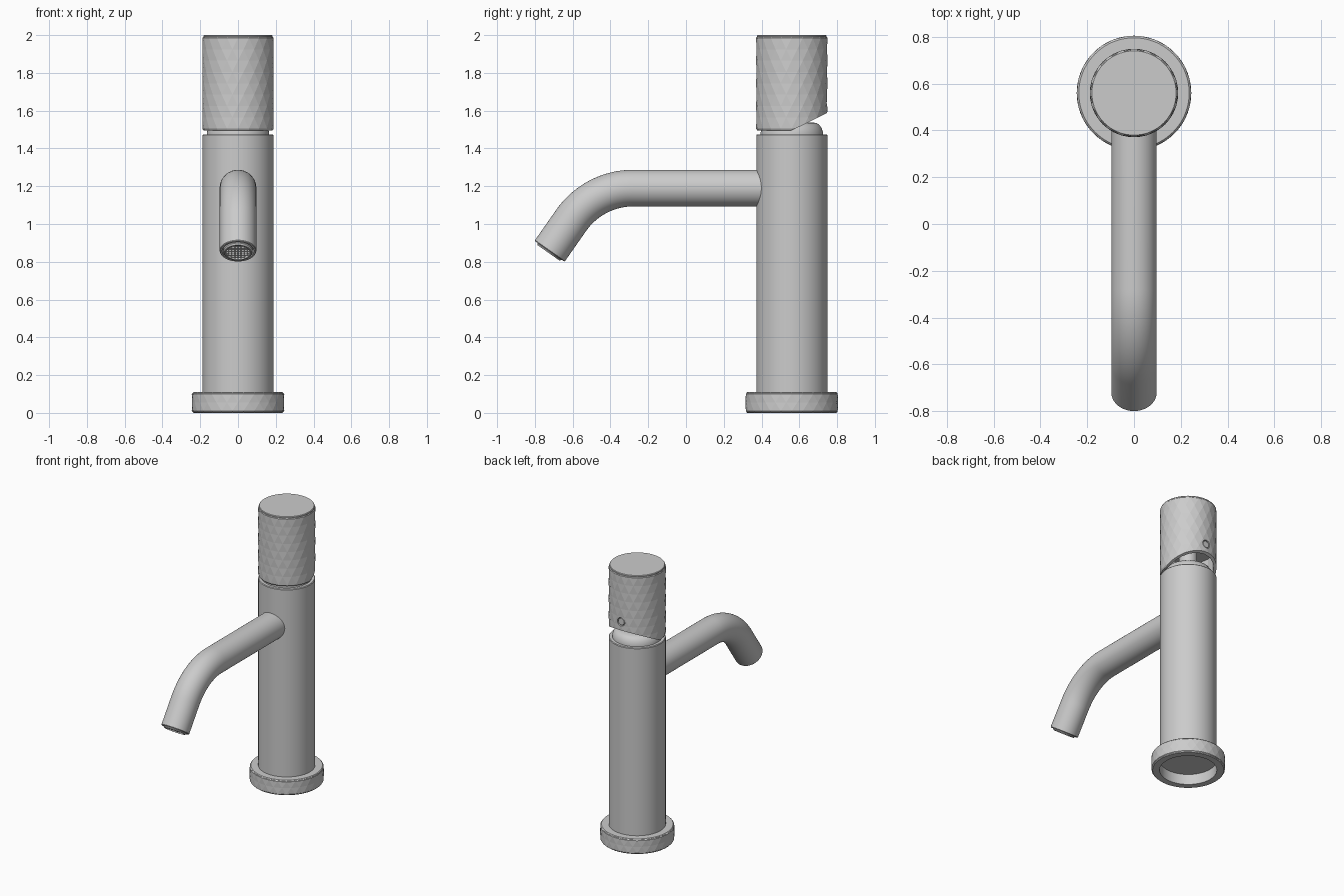
import bpy, bmesh
from math import sin, cos, pi, radians
from mathutils import Vector, Matrix

if "Cube" in bpy.data.objects:
    bpy.data.objects.remove(bpy.data.objects["Cube"])

CY = 0.56  # y of the column axis


def finish(name, bm, smooth=True):
    bmesh.ops.recalc_face_normals(bm, faces=bm.faces)
    me = bpy.data.meshes.new(name)
    bm.to_mesh(me)
    bm.free()
    ob = bpy.data.objects.new(name, me)
    bpy.context.collection.objects.link(ob)
    if smooth:
        me.polygons.foreach_set("use_smooth", [True] * len(me.polygons))
        me.set_sharp_from_angle(angle=radians(30))
    return ob


def ring(bm, r, z, n, phase=0.0, m=Matrix()):
    return [bm.verts.new(m @ Vector((r * cos(2 * pi * (j + phase) / n),
                                     r * sin(2 * pi * (j + phase) / n), z)))
            for j in range(n)]


def bridge(bm, a, b):
    n = len(a)
    for j in range(n):
        k = (j + 1) % n
        bm.faces.new((a[j], a[k], b[k], b[j]))


def loft(name, sections, n=72, closed=False):
    """Sections are (radius, z, matrix); ends capped, or joined if closed."""
    bm = bmesh.new()
    rs = [ring(bm, r, z, n, 0, m) for r, z, m in sections]
    for a, b in zip(rs, rs[1:]):
        bridge(bm, a, b)
    if closed:
        bridge(bm, rs[-1], rs[0])
    else:
        bm.faces.new(rs[0])
        bm.faces.new(rs[-1])
    return finish(name, bm)


def lathe(name, profile, closed=False, n=72, m=Matrix.Translation((0, CY, 0))):
    return loft(name, [(r, z, m) for r, z in profile], n, closed)


def knurl(name, r, z0, z1, rows, n, below, above, cap):
    """Cylinder of staggered flat triangles, with extra plain rings at each end."""
    bm = bmesh.new()
    m = Matrix.Translation((0, CY, 0))
    rs = [ring(bm, r, z0 + (z1 - z0) * i / rows, n, 0.5 * (i % 2), m)
          for i in range(rows + 1)]
    for i, (a, b) in enumerate(zip(rs, rs[1:])):
        for j in range(n):
            k = (j + 1) % n
            if i % 2 == 0:
                tris = ((a[j], a[k], b[j]), (b[j], a[k], b[k]))
            else:
                tris = ((a[j], a[k], b[k]), (b[j], a[j], b[k]))
            for t in tris:
                bm.faces.new(t)
    for start, extra in ((rs[0], below), (rs[-1], above)):
        for er, ez in extra:
            nxt = ring(bm, er, ez, n, 0, m)
            bridge(bm, start, nxt)
            start = nxt
        if cap:
            bm.faces.new(start)
    return finish(name, bm, smooth=False)


def cut(ob, cutter):
    mod = ob.modifiers.new("cut", 'BOOLEAN')
    mod.operation, mod.solver, mod.object = 'DIFFERENCE', 'EXACT', cutter
    bpy.context.view_layer.update()
    dg = bpy.context.evaluated_depsgraph_get()
    me = bpy.data.meshes.new_from_object(ob.evaluated_get(dg))
    ob.modifiers.clear()
    ob.data = me
    bpy.data.objects.remove(cutter)


# Base collar: smooth ring with a faceted band
lathe("base_ring", [(.19, 0), (.236, 0), (.241, .005), (.241, .105),
                    (.236, .11), (.18, .11), (.18, .08), (.19, .08)], closed=True)
knurl("base_knurled_band", .245, .01, .10, 2, 26,
      [(.238, .003), (.2, .003)], [(.238, .107), (.2, .107)], False)

# Column
lathe("column", [(.188, .075), (.188, 1.47), (.184, 1.475)])

# Domed neck and stem under the handle
lathe("neck_dome", [(.165, 1.46), (.165, 1.485), (.158, 1.508), (.146, 1.525),
                    (.13, 1.535), (.10, 1.538)])
lathe("handle_stem", [(.06, 1.53), (.06, 1.7)], n=32)

# Knurled handle: hollow shell with a slanted rear underside and a screw hole
handle = knurl("handle", .189, 1.505, 1.985, 8, 20,
               [(.183, 1.495), (.17, 1.495), (.17, 1.68)], [(.183, 1.992)], True)
bm = bmesh.new()
profile = [(.55, 1.45), (.55, 1.493), (.60, 1.515), (.80, 1.615), (.80, 1.45)]
sides = [[bm.verts.new((x, y, z)) for y, z in profile] for x in (-.3, .3)]
bridge(bm, *sides)
for s in sides:
    bm.faces.new(s)
cut(handle, finish("wedge_cutter", bm, False))
back = Matrix.Translation((0, CY, 1.65)) @ Matrix.Rotation(-pi / 2, 4, 'X')
cut(handle, lathe("hole_cutter", [(.03, .15), (.03, .25)], n=32, m=back))
lathe("handle_screw_plug", [(.026, .16), (.026, .181), (.023, .184)], n=32, m=back)
lathe("handle_cap", [(.1835, 1.9), (.1835, 1.996), (.18, 2.0)])

# Spout: straight run, 55 degree bend, short straight end, recessed mouth
R, BEND, L, SR = .40, radians(55), .20, .097


def frame(y, z, a):
    return Matrix.Translation((0, y, z)) @ Matrix.Rotation(pi / 2 + a, 4, 'X')


path = [(SR, 0, frame(.46, 1.19, 0))]
for i in range(25):
    a = BEND * i / 24
    path.append((SR, 0, frame(-.28 - R * sin(a), 1.19 - R + R * cos(a), a)))
tip = path[-1][2] @ Matrix.Translation((0, 0, L))
path += [(SR, -.004, tip), (.094, 0, tip), (.084, 0, tip), (.082, -.03, tip)]
loft("spout", path, n=64)

# Aerator: ring with a fine grid inside
lathe("aerator_ring", [(.078, -.035), (.078, .002), (.072, .010), (.064, .010),
                       (.062, -.035)], closed=True, n=48, m=tip)
bm = bmesh.new()
for turn in (0, pi / 2):
    for i in range(-3, 4):
        x = i * .0165
        half = (.064 ** 2 - x ** 2) ** .5
        bmesh.ops.create_cube(bm, size=1, matrix=tip @ Matrix.Rotation(turn, 4, 'Z')
                              @ Matrix.Translation((x, 0, -.012))
                              @ Matrix.Diagonal((.004, 2 * half, .03, 1)))
finish("aerator_grid", bm, False)
